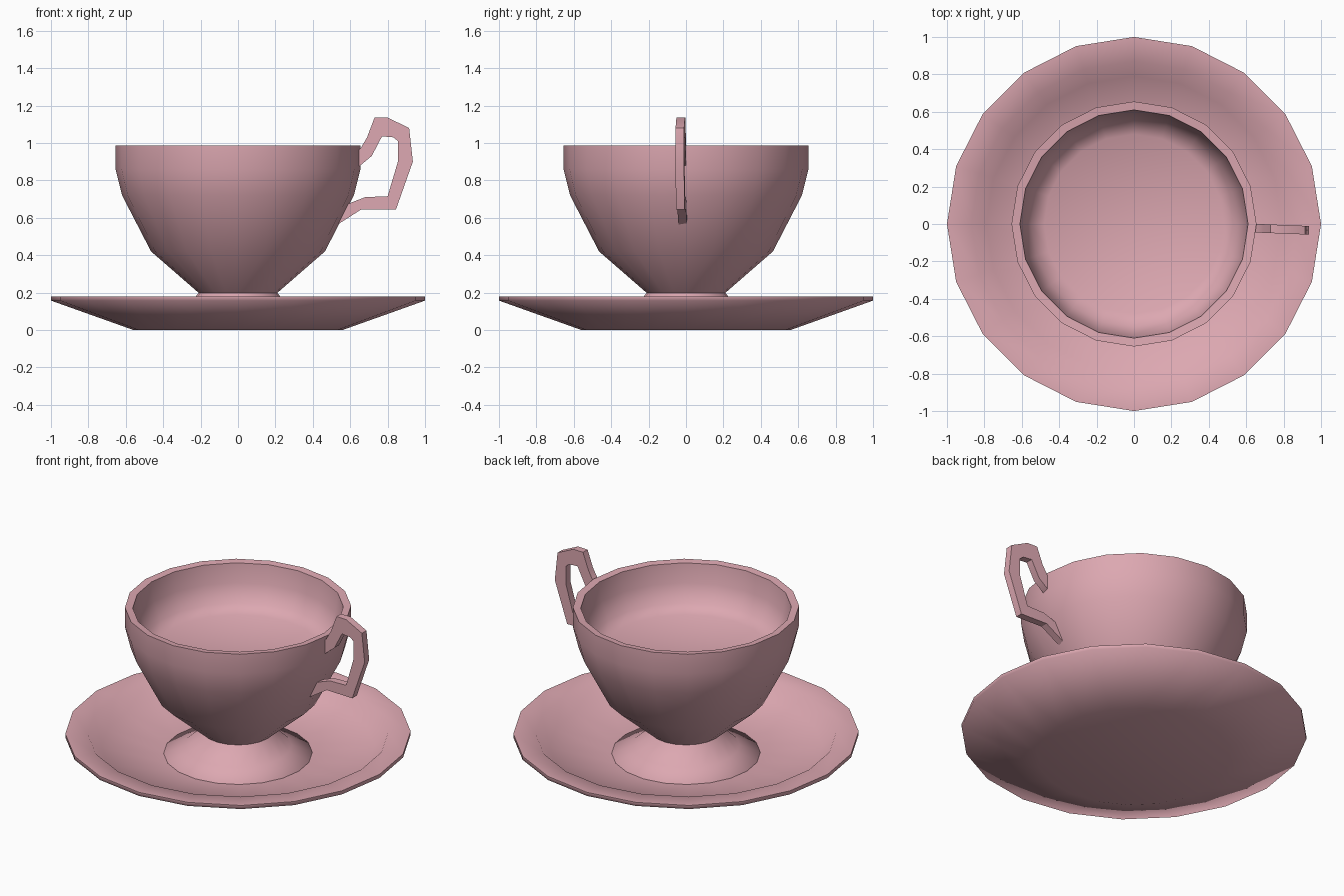
import bpy, bmesh, math

if "Cube" in bpy.data.objects:
    bpy.data.objects.remove(bpy.data.objects["Cube"])

pink = bpy.data.materials.new("pink_china")
pink.diffuse_color = (0.72, 0.39, 0.44, 1)
pink.use_nodes = True
pink.node_tree.nodes["Principled BSDF"].inputs["Base Color"].default_value = pink.diffuse_color
SIDES = 20


def finish(bm, name, angle):
    bmesh.ops.recalc_face_normals(bm, faces=bm.faces)
    me = bpy.data.meshes.new(name)
    bm.to_mesh(me)
    bm.free()
    for p in me.polygons:
        p.use_smooth = True
    me.set_sharp_from_angle(angle=math.radians(angle))
    me.materials.append(pink)
    ob = bpy.data.objects.new(name, me)
    bpy.context.collection.objects.link(ob)
    return ob


def lathe(name, profile, angle=60):
    """Revolve (radius, height) points into a closed 20-sided body."""
    bm = bmesh.new()
    rings = []
    for r, z in profile:
        rings.append([bm.verts.new((r * math.cos(2 * math.pi * i / SIDES),
                                    r * math.sin(2 * math.pi * i / SIDES), z))
                      for i in range(SIDES)])
    for a, b in zip(rings, rings[1:]):
        for i in range(SIDES):
            j = (i + 1) % SIDES
            bm.faces.new((a[i], a[j], b[j], b[i]))
    bm.faces.new(rings[0])
    bm.faces.new(rings[-1])
    return finish(bm, name, angle)


# Saucer: flat base, flared underside, raised rolled rim, shallow well
lathe("saucer", [(0.56, 0.0), (1.0, 0.157), (1.0, 0.18), (0.87, 0.175),
                 (0.79, 0.093), (0.43, 0.048)], 75)

# Cup: flared foot, waist, bowl, rim and inside with a flat floor
lathe("cup", [(0.43, 0.045), (0.43, 0.052), (0.31, 0.10), (0.23, 0.175), (0.21, 0.198),
              (0.465, 0.42), (0.62, 0.72), (0.655, 0.86), (0.655, 0.985),
              (0.61, 0.98), (0.595, 0.86), (0.55, 0.75), (0.48, 0.71)], 75)

# Handle: angular loop as a thin strip, leaning slightly towards the front
outer = [(0.64, 0.96), (0.655, 0.97), (0.69, 1.03), (0.73, 1.135), (0.80, 1.135),
         (0.915, 1.08), (0.935, 0.90), (0.845, 0.645), (0.66, 0.645), (0.535, 0.565)]
inner = [(0.64, 0.87), (0.655, 0.88), (0.715, 0.93), (0.77, 1.035), (0.83, 1.03),
         (0.855, 1.01), (0.855, 0.90), (0.80, 0.715), (0.68, 0.71), (0.59, 0.675)]
bm = bmesh.new()
sections = []
for (xo, zo), (xi, zi) in zip(outer, inner):
    section = []
    for x, z, side in ((xo, zo, -1), (xi, zi, -1), (xi, zi, 1), (xo, zo, 1)):
        y = -0.018 - 0.04 * (x - 0.54) + side * 0.023
        section.append(bm.verts.new((x, y, z)))
    sections.append(section)
for a, b in zip(sections, sections[1:]):
    for i in range(4):
        j = (i + 1) % 4
        bm.faces.new((a[i], a[j], b[j], b[i]))
bm.faces.new(sections[0])
bm.faces.new(sections[-1])
finish(bm, "handle", 30)
